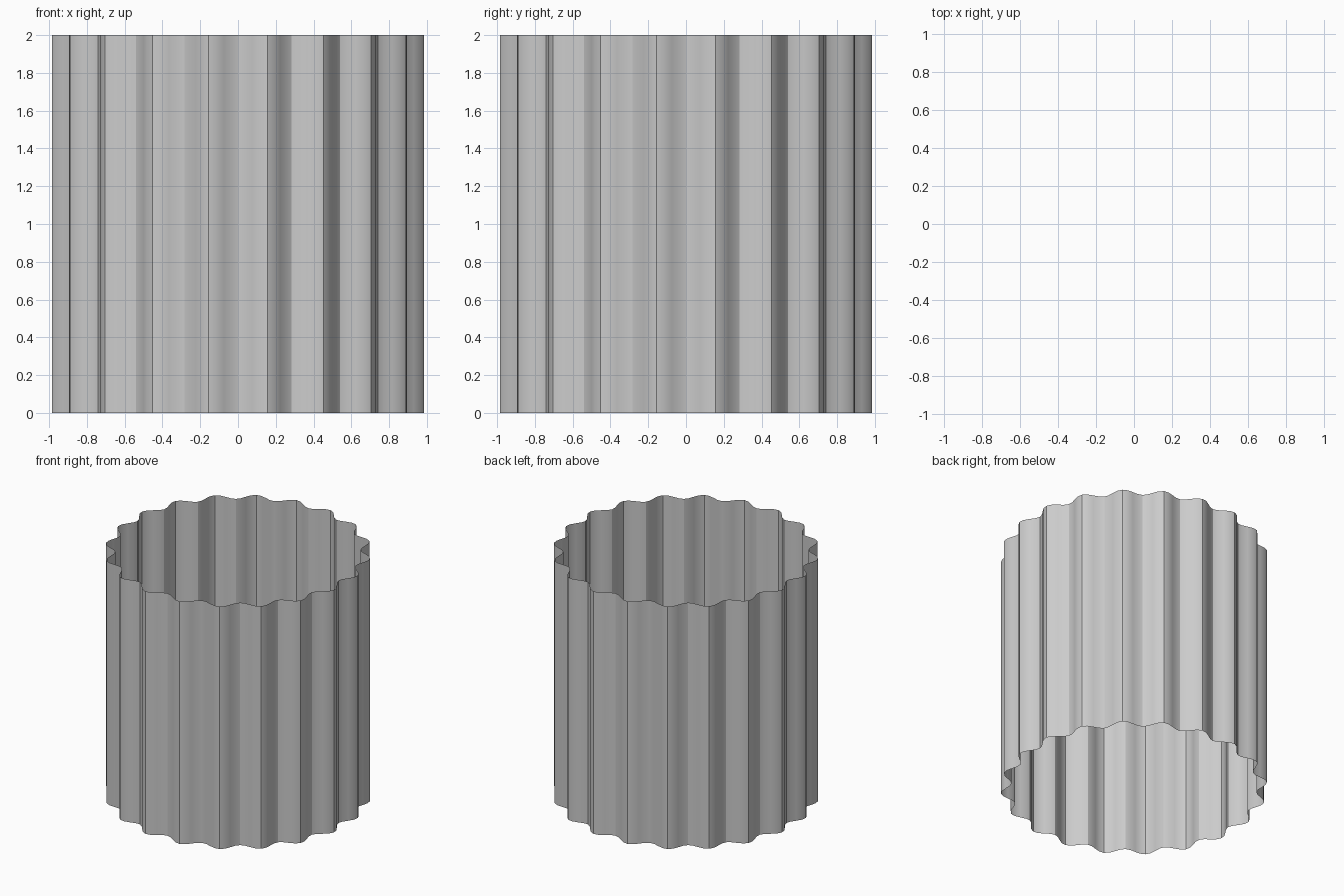
import bpy, bmesh, math

if "Cube" in bpy.data.objects:
    bpy.data.objects.remove(bpy.data.objects["Cube"])

FLUTES, STEPS = 20, 8           # flutes round the drum, segments per flute
RIDGE, DEPTH, HEIGHT = 0.997, 0.08, 2.0

bm = bmesh.new()

# wavy open wall: ridges at 9 degrees + 18 degrees * k, no caps
n = FLUTES * STEPS
bottom, top = [], []
for i in range(n):
    a = 2 * math.pi * i / n
    r = RIDGE - DEPTH / 2 * (1 + math.cos(FLUTES * a))
    x, y = r * math.cos(a), r * math.sin(a)
    bottom.append(bm.verts.new((x, y, 0)))
    top.append(bm.verts.new((x, y, HEIGHT)))
for i in range(n):
    j = (i + 1) % n
    bm.faces.new((bottom[i], bottom[j], top[j], top[i]))

mesh = bpy.data.meshes.new("fluted_drum")
bm.to_mesh(mesh)
bm.free()
drum = bpy.data.objects.new("fluted_drum", mesh)
bpy.context.collection.objects.link(drum)

# smooth flutes with crisp ridges
bpy.context.view_layer.objects.active = drum
drum.select_set(True)
bpy.ops.object.shade_smooth_by_angle(angle=math.radians(30))
